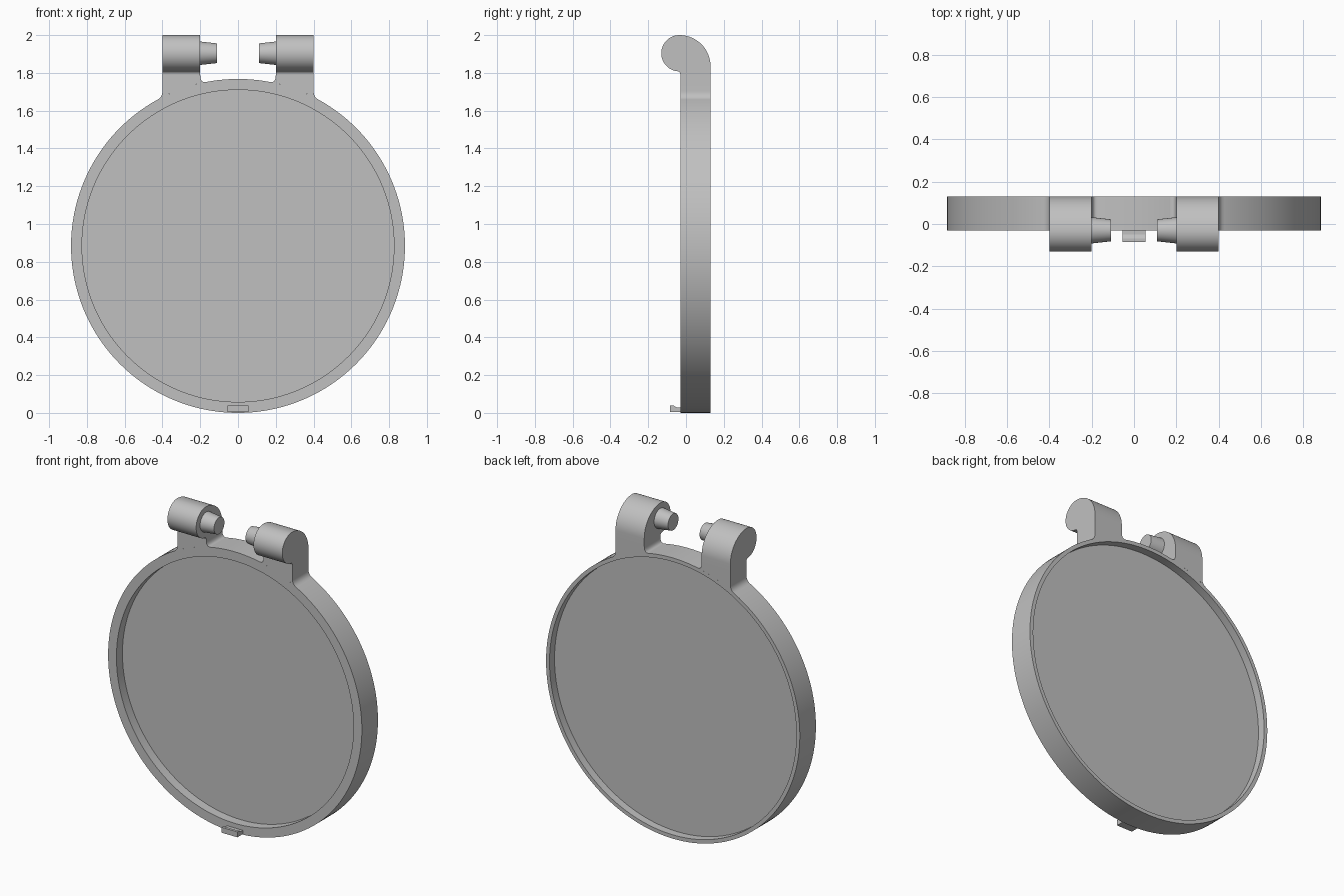
import bpy, bmesh, math
from mathutils import Vector, Matrix

if "Cube" in bpy.data.objects:
    bpy.data.objects.remove(bpy.data.objects["Cube"])

grey = bpy.data.materials.new("plain_grey")
grey.use_nodes = True
GREY = (0.53, 0.53, 0.53, 1)
grey.diffuse_color = GREY
grey.node_tree.nodes["Principled BSDF"].inputs["Base Color"].default_value = GREY

RADIUS, CENTRE_Z = 0.884, 0.884
FRONT, BACK = -0.03, 0.13


def finish(name, bm):
    bmesh.ops.remove_doubles(bm, verts=bm.verts, dist=1e-5)
    bmesh.ops.recalc_face_normals(bm, faces=bm.faces)
    mesh = bpy.data.meshes.new(name)
    bm.to_mesh(mesh)
    bm.free()
    mesh.materials.append(grey)
    ob = bpy.data.objects.new(name, mesh)
    bpy.context.collection.objects.link(ob)
    bpy.ops.object.select_all(action='DESELECT')
    ob.select_set(True)
    bpy.context.view_layer.objects.active = ob
    bpy.ops.object.shade_smooth_by_angle(angle=math.radians(30))
    return ob


def prism(name, points, offset):
    """Extrude a flat outline of 3D points along an offset."""
    bm = bmesh.new()
    face = bm.faces.new([bm.verts.new(p) for p in points])
    new = bmesh.ops.extrude_face_region(bm, geom=[face], use_keep_orig=True)["geom"]
    bmesh.ops.translate(bm, vec=offset, verts=[v for v in new if isinstance(v, bmesh.types.BMVert)])
    return finish(name, bm)


def arc(cx, cy, r, start, end, steps):
    angles = [math.radians(start + (end - start) * i / steps) for i in range(steps + 1)]
    return [(cx + r * math.cos(a), cy + r * math.sin(a)) for a in angles]


def fillet(a, corner, b, steps=8):
    a, corner, b = Vector(a), Vector(corner), Vector(b)
    ts = [i / steps for i in range(steps + 1)]
    return [tuple(a * (1 - t) ** 2 + corner * 2 * t * (1 - t) + b * t * t) for t in ts]


def rim_z(x):
    return CENTRE_Z + math.sqrt(RADIUS ** 2 - x * x)


# Round cover: a rim with a recessed panel, turned about its centre
section = [(0, 0.03), (0.826, 0.03), (0.826, FRONT), (RADIUS, FRONT),
           (RADIUS, BACK), (0.86, BACK), (0.86, 0.08), (0, 0.08)]
bm = bmesh.new()
verts = [bm.verts.new((r, y, CENTRE_Z)) for r, y in section]
edges = [bm.edges.new(pair) for pair in zip(verts, verts[1:])]
bmesh.ops.spin(bm, geom=verts + edges, cent=(0, 0, CENTRE_Z), axis=(0, 1, 0),
               angle=math.tau, steps=160, use_duplicate=False)
finish("round_cover", bm)

# Hinge outlines: filleted foot seen from the front, hooked arm seen from the side
FOOT_TOP, PIN_Y, PIN_Z = 1.79, -0.035, 1.904
foot = fillet((0.4, 1.705), (0.4, rim_z(0.4)), (0.425, rim_z(0.425)))
foot += [(x, rim_z(x)) for x in [0.425 - 0.255 * i / 16 for i in range(1, 16)]]
foot += fillet((0.17, rim_z(0.17)), (0.2, rim_z(0.2)), (0.2, FOOT_TOP))
foot += [(0.4, FOOT_TOP)]

arm = [(BACK, FOOT_TOP)]
arm += arc(PIN_Y, 1.835, 0.165, 0, 90, 20)
arm += arc(PIN_Y, PIN_Z, 0.096, 95, 260, 32)
arm += fillet((-0.05, 1.809), (FRONT, 1.809), (FRONT, FOOT_TOP))

for side, label in ((1, "left"), (-1, "right")):
    prism(label + "_hinge_foot", [(side * x, FRONT, z) for x, z in foot], (0, BACK - FRONT, 0))
    prism(label + "_hinge_arm", [(side * 0.2, y, z) for y, z in arm], (side * 0.2, 0, 0))

    # Tapered pin pointing inwards
    bm = bmesh.new()
    bmesh.ops.create_cone(bm, cap_ends=True, segments=48, radius1=0.062, radius2=0.052, depth=0.09,
                          matrix=Matrix.Translation((side * 0.155, -0.03, PIN_Z))
                          @ Matrix.Rotation(-side * math.pi / 2, 4, 'Y'))
    finish(label + "_hinge_pin", bm)

# Small catch at the bottom of the rim
catch = [(FRONT, 0.006), (-0.085, 0.006), (-0.085, 0.04), (-0.068, 0.04), (-0.05, 0.029), (FRONT, 0.029)]
prism("catch", [(-0.055, y, z) for y, z in catch], (0.11, 0, 0))
